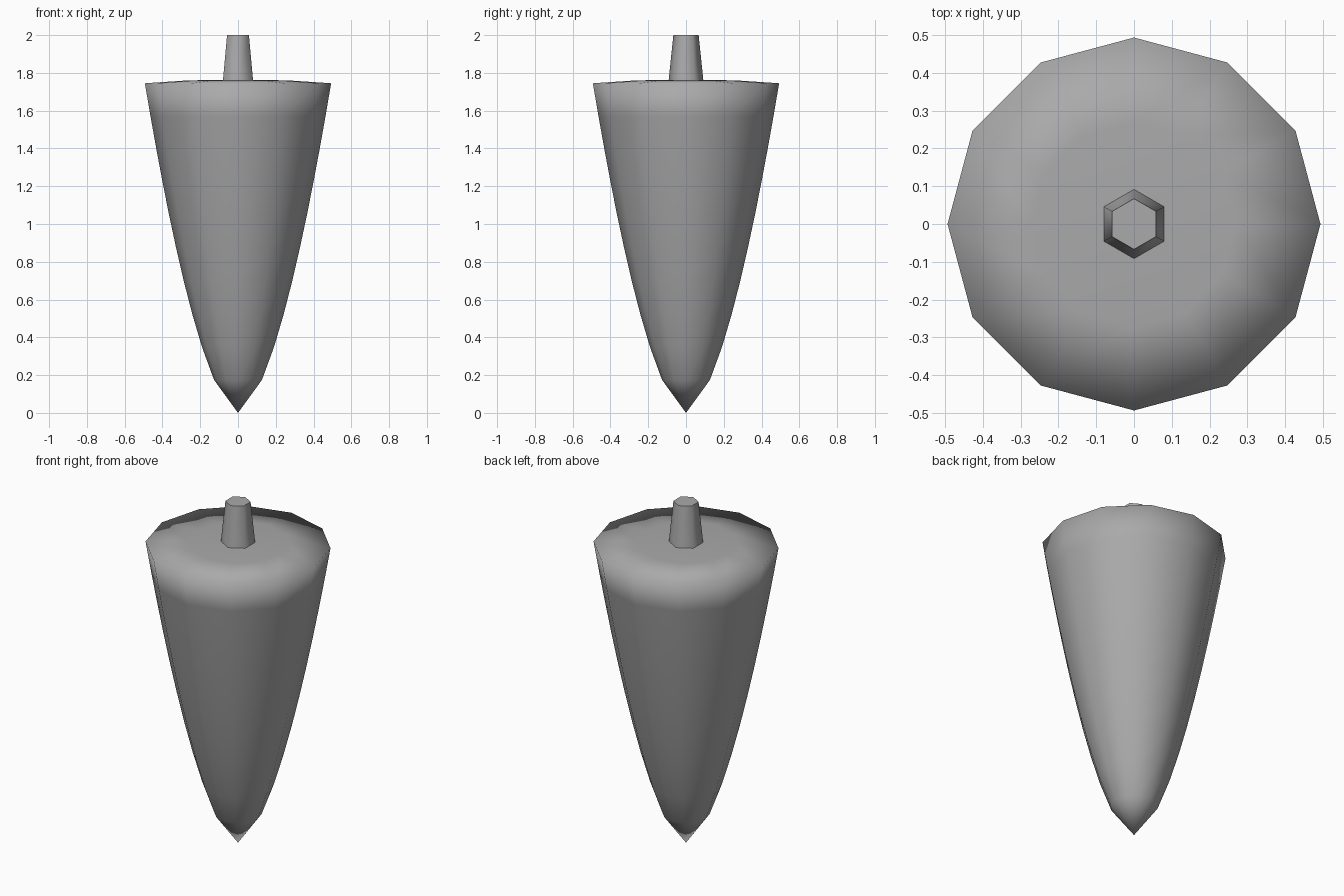
import bpy, bmesh, math

if "Cube" in bpy.data.objects:
    bpy.data.objects.remove(bpy.data.objects["Cube"])


def lathe(name, profile, sides, phase, mat, smooth_angle=None):
    """Revolve (radius, z) points; a zero radius gives a single pole vertex."""
    bm = bmesh.new()
    rings = []
    for r, z in profile:
        n = 1 if r == 0 else sides
        rings.append([bm.verts.new((r * math.cos(phase + math.tau * i / sides),
                                    r * math.sin(phase + math.tau * i / sides), z))
                      for i in range(n)])
    for low, high in zip(rings, rings[1:]):
        for i in range(sides):
            j = (i + 1) % sides
            ring = [low[i % len(low)], low[j % len(low)],
                    high[j % len(high)], high[i % len(high)]]
            bm.faces.new(list(dict.fromkeys(ring)))
    for ring in (rings[0], rings[-1]):
        if len(ring) > 1:
            bm.faces.new(ring)
    bmesh.ops.recalc_face_normals(bm, faces=bm.faces)
    for f in bm.faces:
        f.smooth = True
    mesh = bpy.data.meshes.new(name)
    bm.to_mesh(mesh)
    bm.free()
    mesh.materials.append(mat)
    obj = bpy.data.objects.new(name, mesh)
    bpy.context.collection.objects.link(obj)
    if smooth_angle:
        bpy.context.view_layer.objects.active = obj
        obj.select_set(True)
        bpy.ops.object.shade_smooth_by_angle(angle=smooth_angle)
        obj.select_set(False)
    return obj


grey = bpy.data.materials.new("plain grey")
grey.diffuse_color = (0.4, 0.4, 0.4, 1)
grey.use_nodes = True
grey.node_tree.nodes["Principled BSDF"].inputs["Base Color"].default_value = grey.diffuse_color

# Body: bulging cone of ten even bands, closed by a very shallow dome
RIM_Z, RIM_R = 1.745, 0.493
body = [(RIM_R * (i / 10) ** 0.59, RIM_Z * i / 10) for i in range(11)]
body += [(0.27, 1.76), (0, 1.765)]
lathe("spinning_body", body, 12, 0, grey)

# Handle: tapered hexagonal peg with a flat cap
lathe("handle_peg", [(0.093, 1.75), (0.067, 2.0)], 6, math.pi / 6, grey,
      math.radians(62))
